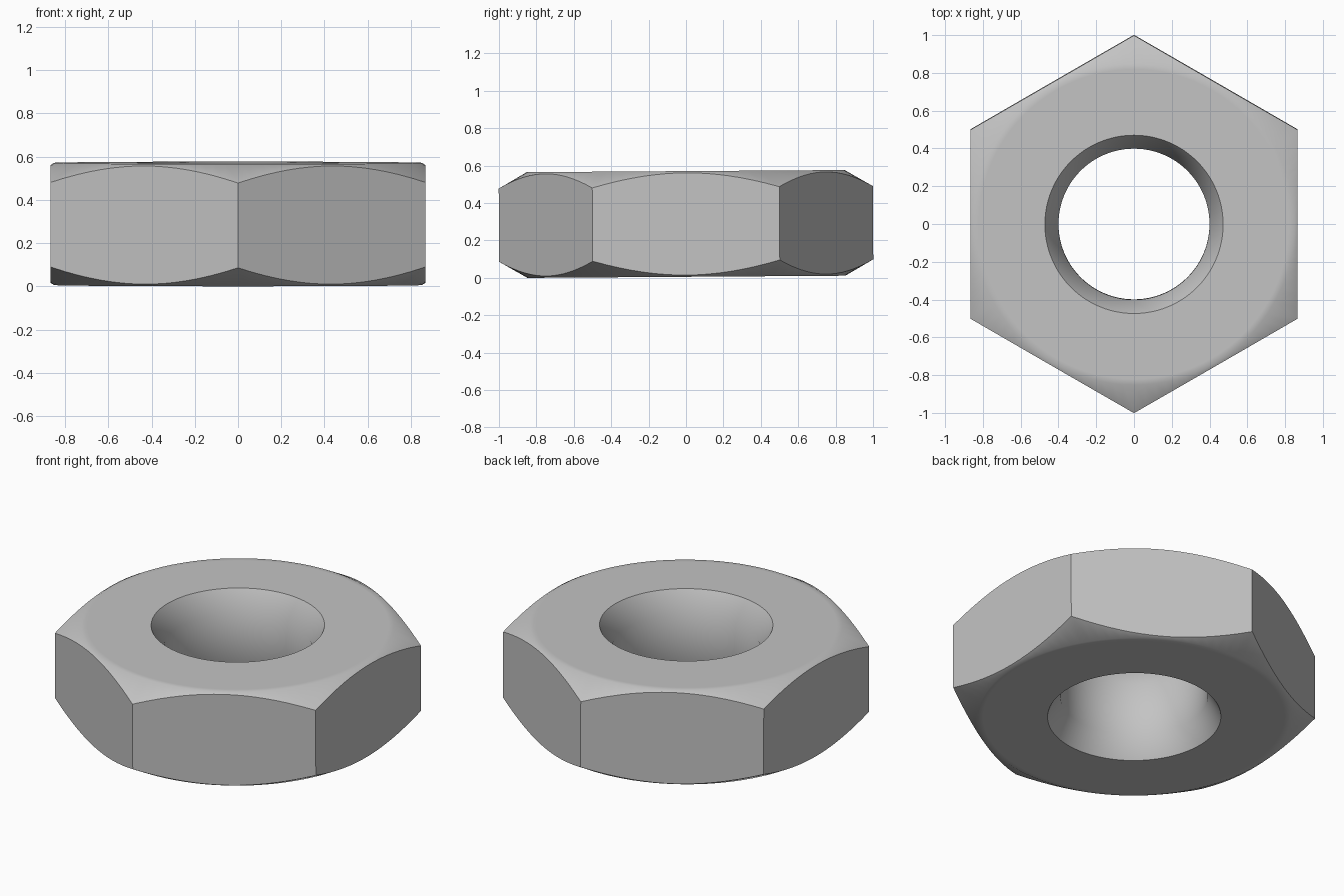
import bpy
import bmesh
from math import cos, sin, pi, radians, tan
from mathutils import Matrix

default = bpy.data.objects.get("Cube")
if default:
    bpy.data.objects.remove(default, do_unlink=True)

SEGMENTS = 96
APOTHEM = cos(radians(30))      # corner radius is 1
HALF = 0.2825                   # half thickness
BORE, MOUTH = 0.40, 0.472       # hole radius and its countersink
FLAT = 0.85                     # radius where the outer chamfer starts
TILT = 0.0068                   # the nut rests very slightly tipped


def hex_radius(angle):
    """Distance from the axis to the hexagon's side at an angle."""
    return APOTHEM / cos((angle + pi / 6) % (pi / 3) - pi / 6)


def section(angle):
    """Closed half section of the nut, as (radius, height) pairs."""
    rim = hex_radius(angle)
    rim_height = HALF - (rim - FLAT) * tan(radians(30))
    countersink = (MOUTH - BORE) * tan(radians(60))
    top = [(BORE, HALF - countersink), (MOUTH, HALF),
           (FLAT - 0.03, HALF), (FLAT, HALF), (rim, rim_height)]
    return top + [(r, -z) for r, z in reversed(top)]


# Steel material
steel = bpy.data.materials.new("grey steel")
steel.use_nodes = True
grey = (0.55, 0.55, 0.55, 1)
steel.diffuse_color = grey
steel.node_tree.nodes["Principled BSDF"].inputs["Base Color"].default_value = grey

# Nut body: sweep the section round the axis
bm = bmesh.new()
rings = []
for i in range(SEGMENTS):
    a = 2 * pi * i / SEGMENTS
    rings.append([bm.verts.new((r * cos(a), r * sin(a), z)) for r, z in section(a)])
for i, ring in enumerate(rings):
    following = rings[(i + 1) % SEGMENTS]
    for j in range(len(ring)):
        k = (j + 1) % len(ring)
        bm.faces.new((ring[j], ring[k], following[k], following[j]))
bmesh.ops.recalc_face_normals(bm, faces=bm.faces)

# Tip it slightly and stand it on the ground
bmesh.ops.transform(bm, matrix=Matrix.Rotation(TILT, 4, "X"), verts=bm.verts)
lowest = min(v.co.z for v in bm.verts)
bmesh.ops.translate(bm, vec=(0, 0, -lowest), verts=bm.verts)

mesh = bpy.data.meshes.new("hex_nut")
bm.to_mesh(mesh)
bm.free()
mesh.materials.append(steel)
nut = bpy.data.objects.new("hex_nut", mesh)
bpy.context.collection.objects.link(nut)

# Smooth round surfaces, crisp hexagon edges
bpy.ops.object.select_all(action="DESELECT")
nut.select_set(True)
bpy.context.view_layer.objects.active = nut
bpy.ops.object.shade_smooth_by_angle(angle=radians(40))
